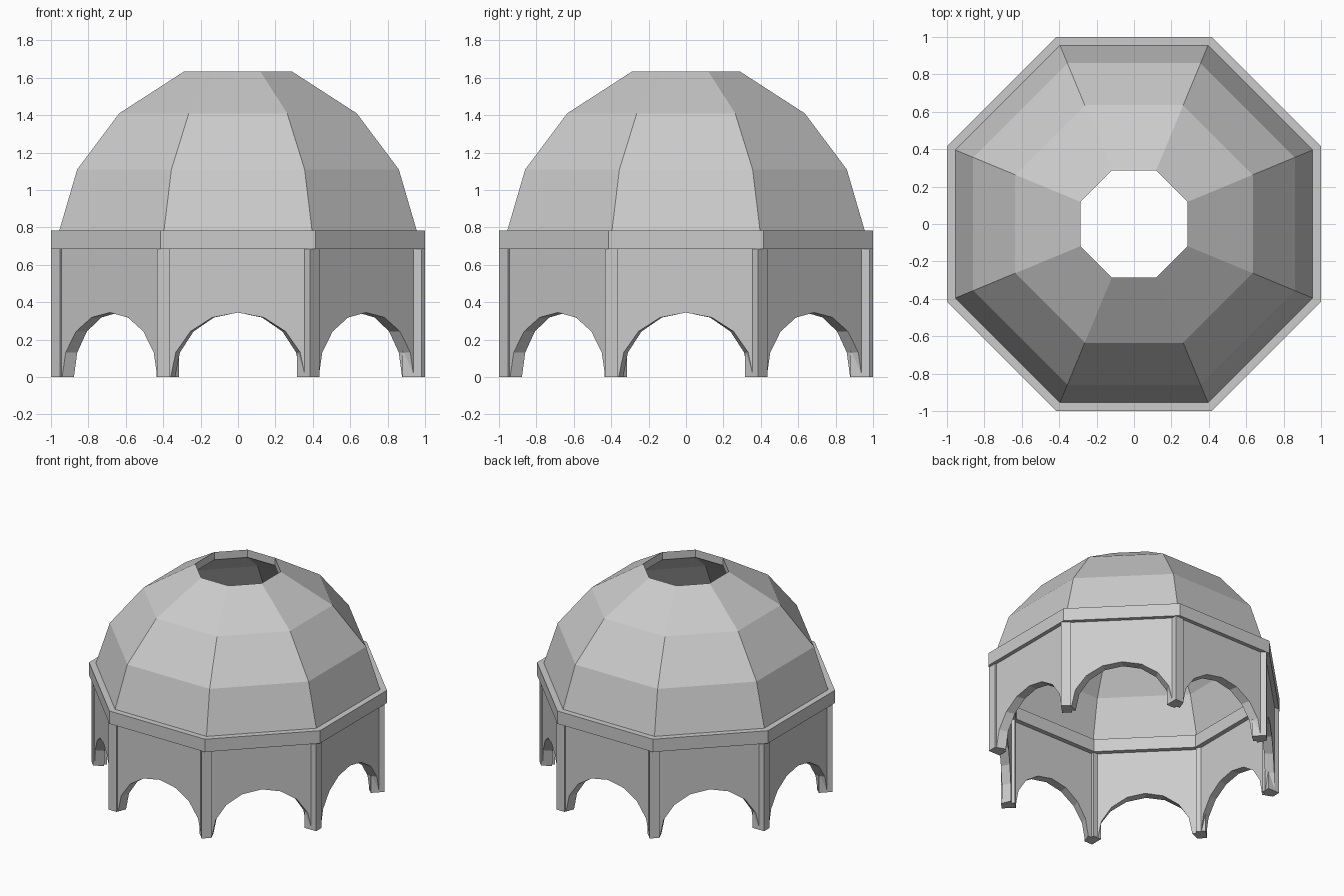
import bpy, bmesh
from math import pi, cos, sin, tan
from mathutils import Matrix

if "Cube" in bpy.data.objects:
    bpy.data.objects.remove(bpy.data.objects["Cube"])

SIDES = 8
STEP = 2 * pi / SIDES


def finish(bm, name):
    bmesh.ops.remove_doubles(bm, verts=bm.verts, dist=0.0005)
    bmesh.ops.recalc_face_normals(bm, faces=bm.faces)
    mesh = bpy.data.meshes.new(name)
    bm.to_mesh(mesh)
    bm.free()
    obj = bpy.data.objects.new(name, mesh)
    bpy.context.collection.objects.link(obj)
    return obj


def octagon_ring(name, profile):
    """Sweep a closed (apothem, z) profile around the octagon."""
    bm = bmesh.new()
    rings = []
    for k in range(SIDES):
        a = (k + 0.5) * STEP
        rings.append([bm.verts.new((r / cos(STEP / 2) * cos(a),
                                    r / cos(STEP / 2) * sin(a), z))
                      for r, z in profile])
    n = len(profile)
    for k in range(SIDES):
        p, q = rings[k], rings[(k + 1) % SIDES]
        for i in range(n):
            j = (i + 1) % n
            bm.faces.new((p[i], q[i], q[j], p[j]))
    return finish(bm, name)


# Hollow dome with an open top
octagon_ring("dome", [(0.955, 0.785), (0.86, 1.11), (0.635, 1.41), (0.287, 1.635),
                      (0.287, 1.575), (0.595, 1.355), (0.80, 1.08), (0.89, 0.785)])

# Band between walls and dome
octagon_ring("cornice_band", [(1.0, 0.685), (1.0, 0.785), (0.87, 0.785), (0.87, 0.685)])

# Arched walls, thickened towards the centre
OUTER, INNER, TOP = 0.97, 0.905, 0.70
half = OUTER * tan(STEP / 2)
ARCH_W, ARCH_H, SEG = 0.36, 0.345, 8
low = [(-half, 0)]
low += [(-ARCH_W * cos(pi * i / SEG), ARCH_H * sin(pi * i / SEG)) for i in range(SEG + 1)]
low += [(half, 0)]
bm = bmesh.new()
for k in range(SIDES):
    rot = Matrix.Rotation(k * STEP, 3, 'Z')
    cols = []
    for x, z in low:
        col = []
        for d in (OUTER, INNER):
            for h in (z, TOP):
                v = bm.verts.new((x * d / OUTER, -d, h))
                v.co = rot @ v.co
                col.append(v)
        cols.append(col)
    for a, b in zip(cols, cols[1:]):
        for i, j in ((0, 1), (1, 3), (3, 2), (2, 0)):
            bm.faces.new((a[i], b[i], b[j], a[j]))
finish(bm, "arched_walls")

# Square corner pillars, each aligned with one wall
bm = bmesh.new()
for k in range(SIDES):
    m = (Matrix.Rotation(k * STEP, 4, 'Z')
         @ Matrix.Translation((-0.399, -0.93, 0.345))
         @ Matrix.Diagonal((0.07, 0.10, 0.69, 1)))
    bmesh.ops.create_cube(bm, size=1, matrix=m)
finish(bm, "corner_pillars")
